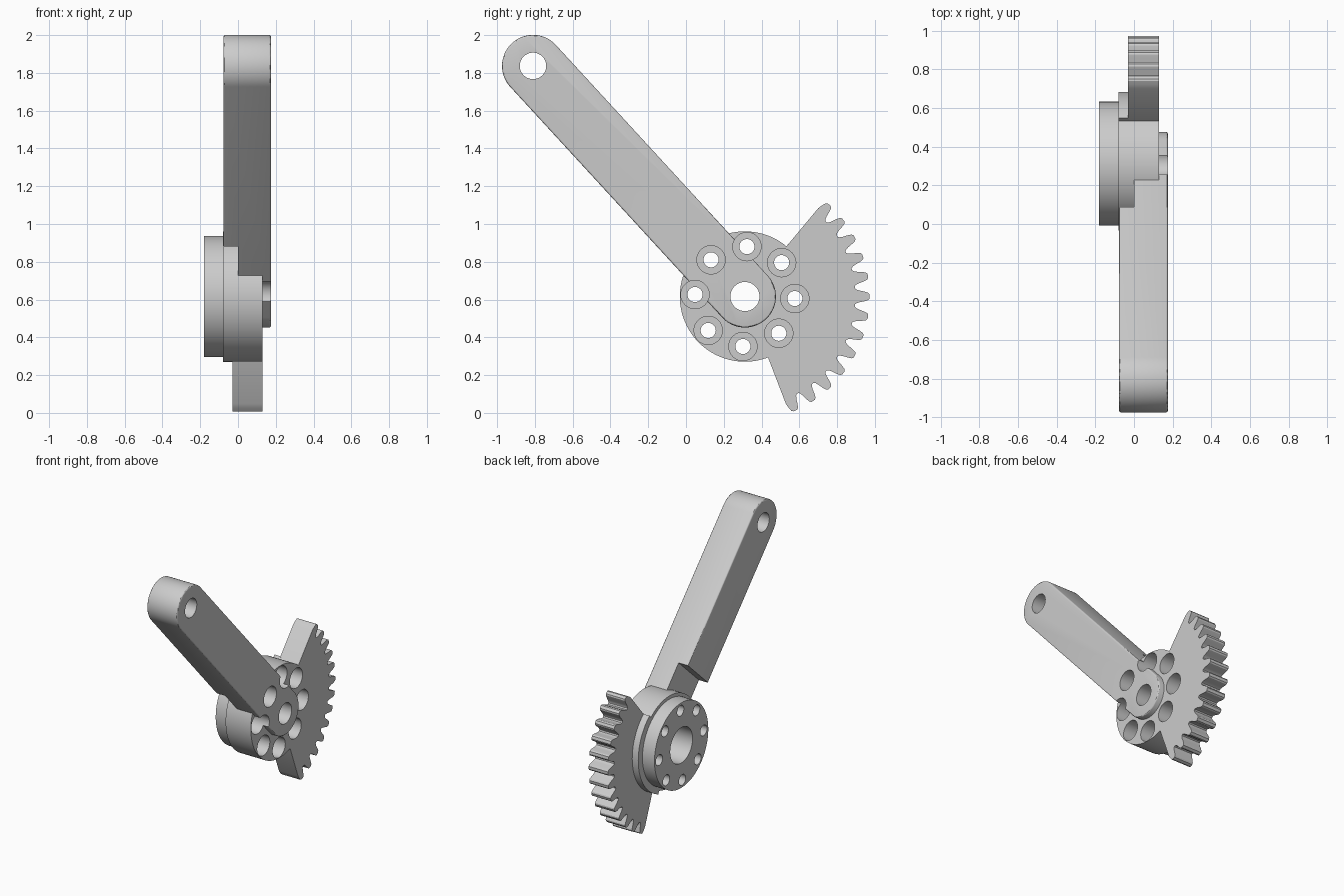
import bpy, bmesh
from math import sin, cos, pi, radians, atan2, hypot

if "Cube" in bpy.data.objects:
    bpy.data.objects.remove(bpy.data.objects["Cube"])

HUB = (0.312, 0.616)      # hub axis in the y-z plane
TIP = (-0.81, 1.837)      # far pin hole of the arm
ARM_R = 0.164

metal = bpy.data.materials.new("plain_grey")
metal.use_nodes = True
metal.diffuse_color = (0.6, 0.6, 0.6, 1)
metal.node_tree.nodes["Principled BSDF"].inputs["Base Color"].default_value = (0.6, 0.6, 0.6, 1)


def polar(r, angle, c=HUB):
    return (c[0] + r * cos(angle), c[1] + r * sin(angle))


def arc(r, a0, a1, n, c=HUB):
    return [polar(r, a0 + (a1 - a0) * i / n, c) for i in range(n + 1)]


def circle(r, c=HUB, n=96):
    return arc(r, 0, 2 * pi, n, c)[:-1]


def prism(name, outline, x0, x1, bevel=0):
    """Extrude a counter-clockwise y-z outline along x."""
    bm = bmesh.new()
    face = bm.faces.new([bm.verts.new((x0, y, z)) for y, z in outline])
    ext = bmesh.ops.extrude_face_region(bm, geom=[face])
    verts = [v for v in ext["geom"] if isinstance(v, bmesh.types.BMVert)]
    bmesh.ops.translate(bm, verts=verts, vec=(x1 - x0, 0, 0))
    bmesh.ops.recalc_face_normals(bm, faces=bm.faces[:])
    if bevel:
        rim = [e for e in bm.edges if abs(e.verts[0].co.x - e.verts[1].co.x) < 1e-5]
        bmesh.ops.bevel(bm, geom=rim, offset=bevel, segments=3, profile=0.5, affect='EDGES')
    mesh = bpy.data.meshes.new(name)
    bm.to_mesh(mesh)
    bm.free()
    mesh.materials.append(metal)
    obj = bpy.data.objects.new(name, mesh)
    bpy.context.collection.objects.link(obj)
    return obj


def activate(obj):
    bpy.ops.object.select_all(action='DESELECT')
    obj.select_set(True)
    bpy.context.view_layer.objects.active = obj


def cut(obj, cutters):
    activate(obj)
    for c in cutters:
        mod = obj.modifiers.new("cut", 'BOOLEAN')
        mod.operation, mod.solver, mod.object = 'DIFFERENCE', 'EXACT', c
        bpy.ops.object.modifier_apply(modifier=mod.name)


# Arm: rounded bar from hub to pin end
dy, dz = TIP[0] - HUB[0], TIP[1] - HUB[1]
along = atan2(dz, dy)
arm_outline = (arc(ARM_R, along - pi / 2, along + pi / 2, 40, TIP)
               + arc(ARM_R, along + pi / 2, along + 3 * pi / 2, 40))
arm = prism("arm", arm_outline, -0.077, 0.175, bevel=0.01)

# Hub body and rear flange
hub = prism("hub", circle(0.345), -0.08, 0.13)
flange = prism("rear_flange", circle(0.32), -0.18, -0.075)

# Toothed sector
TEETH, PITCH, MID = 13, radians(9.47), radians(-9.4)
half = (TEETH - 1) / 2 * PITCH + radians(3.0)
flank = [(-2.9, 0.608), (-2.3, 0.634), (-1.7, 0.653), (-0.9, 0.66)]
tooth = flank + [(-a, r) for a, r in reversed(flank)]
gap = [(3.5, 0.592), (4.2, 0.584), (5.27, 0.584), (5.97, 0.592)]
outline = []
for i in range(TEETH):
    centre = MID + (i - (TEETH - 1) / 2) * PITCH
    points = tooth + (gap if i < TEETH - 1 else [])
    outline += [polar(r, centre + radians(a)) for a, r in points]
outline += arc(0.342, MID + half, MID - half, 40)
sector = prism("toothed_sector", outline, -0.03, 0.13)

# Raised collar behind the sector
collar_outline = arc(0.37, MID - half, MID + half, 40) + arc(0.342, MID + half, MID - half, 40)
collar = prism("sector_collar", collar_outline, -0.08, -0.025)

# Cutters: bores, bolt holes, arm pin hole and arm notch
bore = prism("cut_bore", circle(0.077), -0.5, 0.5)
rear_bore = prism("cut_rear_bore", circle(0.133), -0.5, -0.01)
pin = prism("cut_pin", circle(0.07, TIP), -0.5, 0.5)
bolts, sinks = [], []
for i in range(8):
    c = polar(0.2645, radians(-2.3 + 45 * i))
    bolts.append(prism("cut_bolt", circle(0.04, c, 32), -0.5, 0.5))
    sinks.append(prism("cut_sink", circle(0.075, c, 48), -0.07, 0.5))


def arm_point(s, t):
    return (HUB[0] + s * cos(along) - t * sin(along), HUB[1] + s * sin(along) + t * cos(along))


notch = prism("cut_notch", [arm_point(s, t) for s, t in
                            ((-0.3, -0.3), (0.51, -0.3), (0.51, 0.3), (-0.3, 0.3))], -0.5, 0.0)

cut(arm, [notch, pin, bore] + sinks)
cut(hub, [bore, rear_bore] + sinks + bolts)
cut(flange, [rear_bore] + bolts)

for c in [bore, rear_bore, pin, notch] + bolts + sinks:
    bpy.data.objects.remove(c)

for part in (arm, hub, flange, sector, collar):
    activate(part)
    bpy.ops.object.shade_smooth_by_angle(angle=radians(30))
